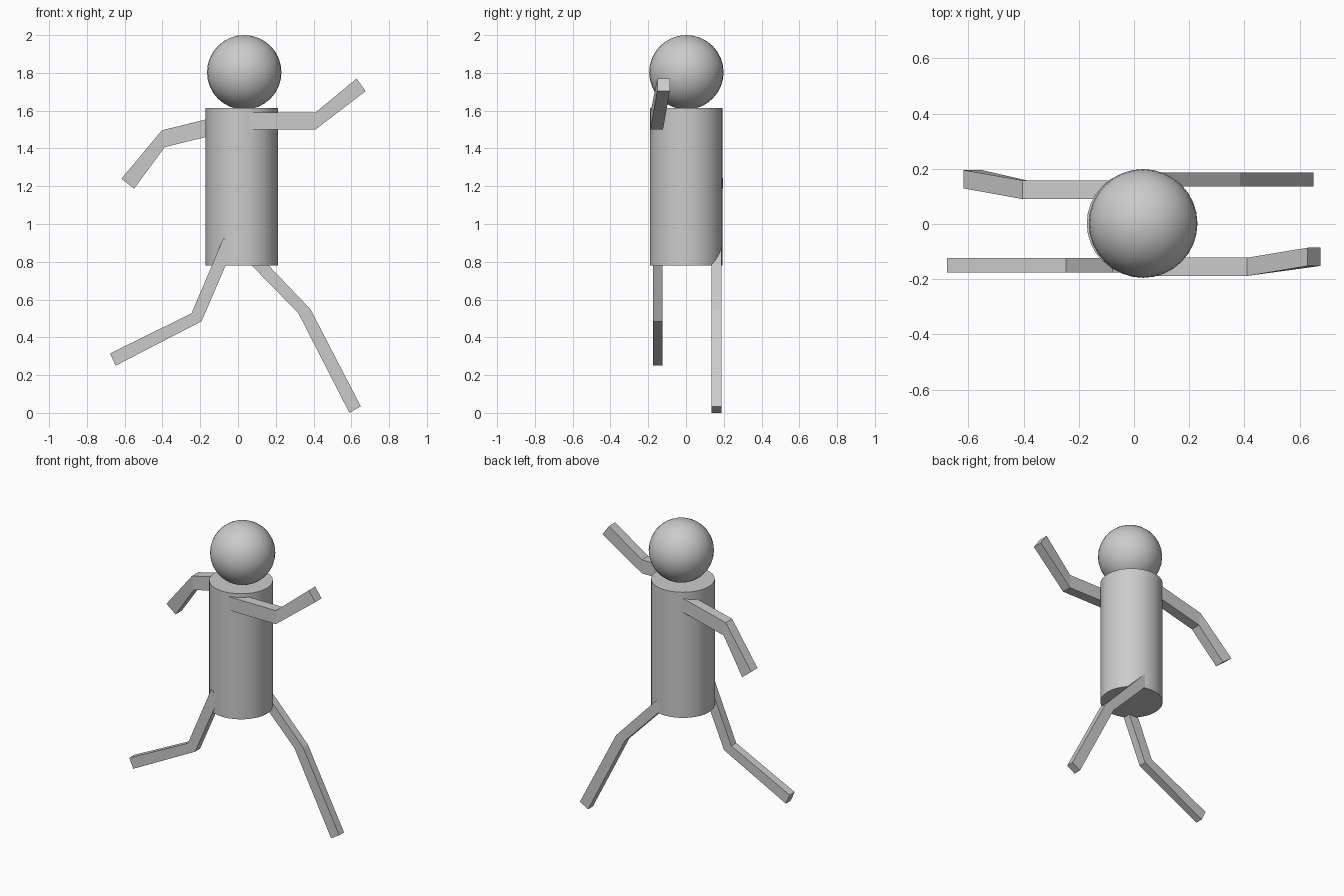
import bpy, bmesh

if "Cube" in bpy.data.objects:
    bpy.data.objects.remove(bpy.data.objects["Cube"])


def finish(obj, name):
    obj.name = name
    bpy.ops.object.shade_smooth_by_angle()


def limb(name, sections):
    """Square-section limb; each section is (edge a xz, edge b xz, y min, y max)."""
    bm = bmesh.new()
    rings = []
    for (ax, az), (bx, bz), y0, y1 in sections:
        rings.append([bm.verts.new(p) for p in
                      ((ax, y0, az), (bx, y0, bz), (bx, y1, bz), (ax, y1, az))])
    for r, s in zip(rings, rings[1:]):
        for i in range(4):
            j = (i + 1) % 4
            bm.faces.new((r[i], r[j], s[j], s[i]))
    bm.faces.new(rings[0])
    bm.faces.new(rings[-1])
    bmesh.ops.recalc_face_normals(bm, faces=bm.faces)
    mesh = bpy.data.meshes.new(name)
    bm.to_mesh(mesh)
    bm.free()
    bpy.context.collection.objects.link(bpy.data.objects.new(name, mesh))


# Head
bpy.ops.mesh.primitive_uv_sphere_add(segments=32, ring_count=16, radius=0.197,
                                     location=(0.033, 0.002, 1.803))
finish(bpy.context.object, "head")

# Torso
bpy.ops.mesh.primitive_cylinder_add(vertices=32, radius=0.192, depth=0.836,
                                    location=(0.021, 0.002, 1.197))
finish(bpy.context.object, "torso")

# Arms: shoulder, elbow, hand
limb("front_arm", [((0.06, 1.59), (0.06, 1.50), -0.188, -0.122),
                   ((0.41, 1.59), (0.41, 1.50), -0.188, -0.122),
                   ((0.628, 1.77), (0.675, 1.703), -0.152, -0.086)])
limb("back_arm", [((-0.05, 1.583), (-0.05, 1.49), 0.09, 0.158),
                  ((-0.403, 1.496), (-0.388, 1.407), 0.09, 0.158),
                  ((-0.617, 1.24), (-0.55, 1.187), 0.129, 0.195)])

# Legs: hip, knee, foot
limb("front_leg", [((-0.077, 0.925), (-0.015, 0.897), -0.176, -0.124),
                   ((-0.246, 0.527), (-0.193, 0.485), -0.176, -0.124),
                   ((-0.677, 0.315), (-0.648, 0.25), -0.176, -0.124)])
limb("back_leg", [((0.07, 0.877), (0.022, 0.832), 0.136, 0.187),
                  ((0.384, 0.548), (0.32, 0.527), 0.136, 0.187),
                  ((0.65, 0.035), (0.59, 0.0), 0.136, 0.187)])
